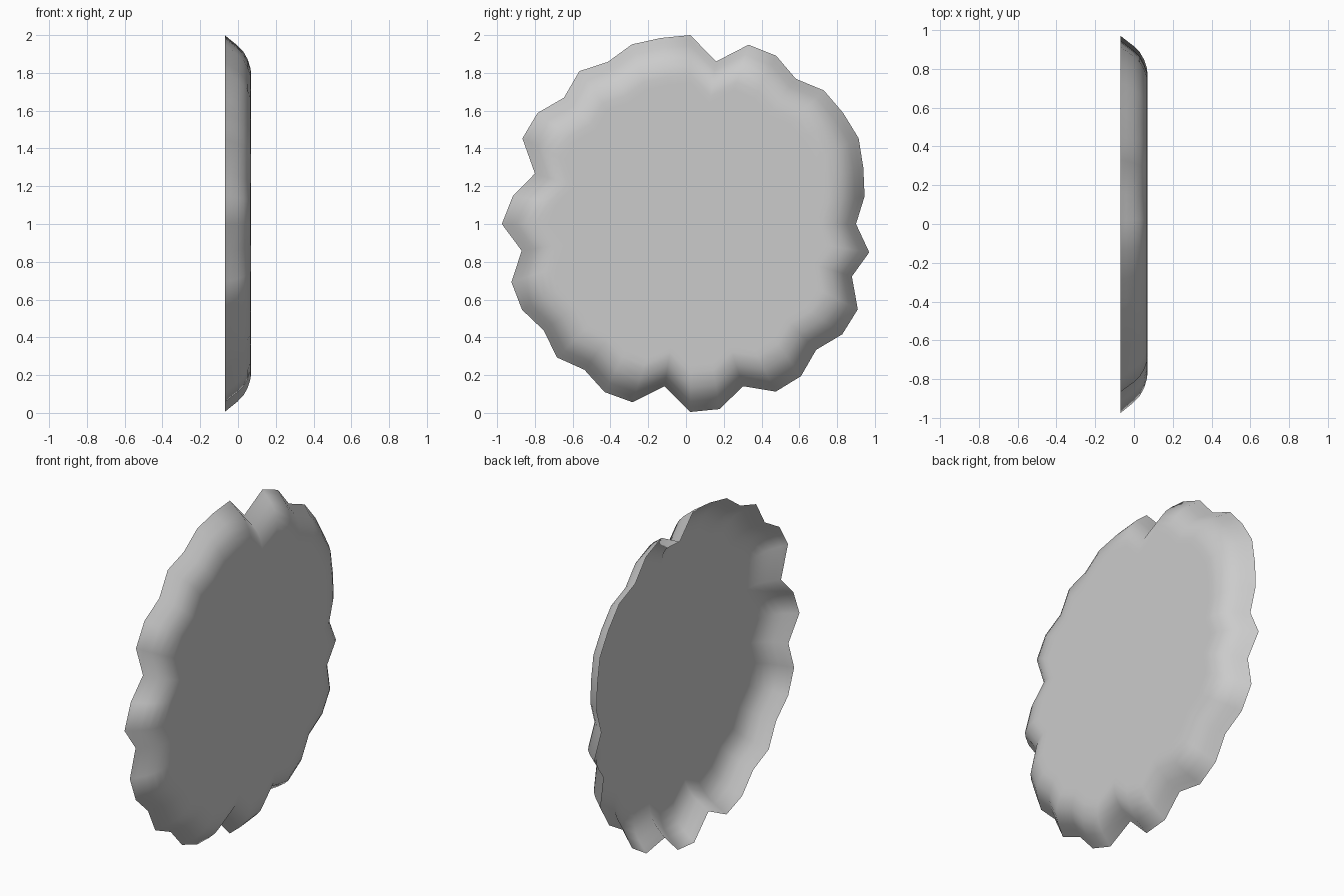
import bpy
import bmesh
from math import sin, cos, radians

cube = bpy.data.objects.get("Cube")
if cube:
    bpy.data.objects.remove(cube, do_unlink=True)

# One plain grey for the whole shell
grey = bpy.data.materials.new("light_grey")
grey.use_nodes = True
colour = (0.6, 0.6, 0.6, 1)
grey.diffuse_color = colour
grey.node_tree.nodes["Principled BSDF"].inputs["Base Color"].default_value = colour

# Ragged rim: one radius every nine degrees, clockwise from the top
RADII = [1.0, .871, .998, 1.0, .95, 1.0, 1.0, 1.0, .963, .934,
         .877, .959, .899, .995, .994, .942, .996, .996, .903, .992,
         .995, .87, .992, .999, .954, .999, .959, 1.0, .996, .904,
         .998, .951, .865, .998, 1.0, .946, 1.0, .963, 1.0, .997]

# Rolled edge profile: radius scale and x, from the open lip to the face
PROFILE = [(1, -.07), (.975, -.04), (.945, -.003), (.91, .03),
           (.87, .052), (.825, .066), (.79, .07), (.75, .07)]
CENTRE_Y = .023


def ring(bm, scale, x):
    step = radians(360 / len(RADII))
    return [bm.verts.new((x, CENTRE_Y + r * scale * sin(i * step),
                          1 + r * scale * cos(i * step)))
            for i, r in enumerate(RADII)]


# Shallow open-backed shell: rolled rim bands closed by a flat face
bm = bmesh.new()
rings = [ring(bm, s, x) for s, x in PROFILE]
n = len(RADII)
for outer, inner in zip(rings, rings[1:]):
    for i in range(n):
        j = (i + 1) % n
        bm.faces.new((outer[i], inner[i], inner[j], outer[j]))
middle = bm.verts.new((PROFILE[-1][1], CENTRE_Y, 1))
for i in range(n):
    bm.faces.new((rings[-1][i], middle, rings[-1][(i + 1) % n]))
bmesh.ops.recalc_face_normals(bm, faces=bm.faces)
if middle.normal.x < 0 or bm.faces[-1].normal.x < 0 if bm.faces.ensure_lookup_table() is None else False:
    bmesh.ops.reverse_faces(bm, faces=bm.faces)
for face in bm.faces:
    face.smooth = True

mesh = bpy.data.meshes.new("scalloped_shell")
bm.to_mesh(mesh)
bm.free()
mesh.materials.append(grey)
shell = bpy.data.objects.new("scalloped_shell", mesh)
bpy.context.collection.objects.link(shell)
